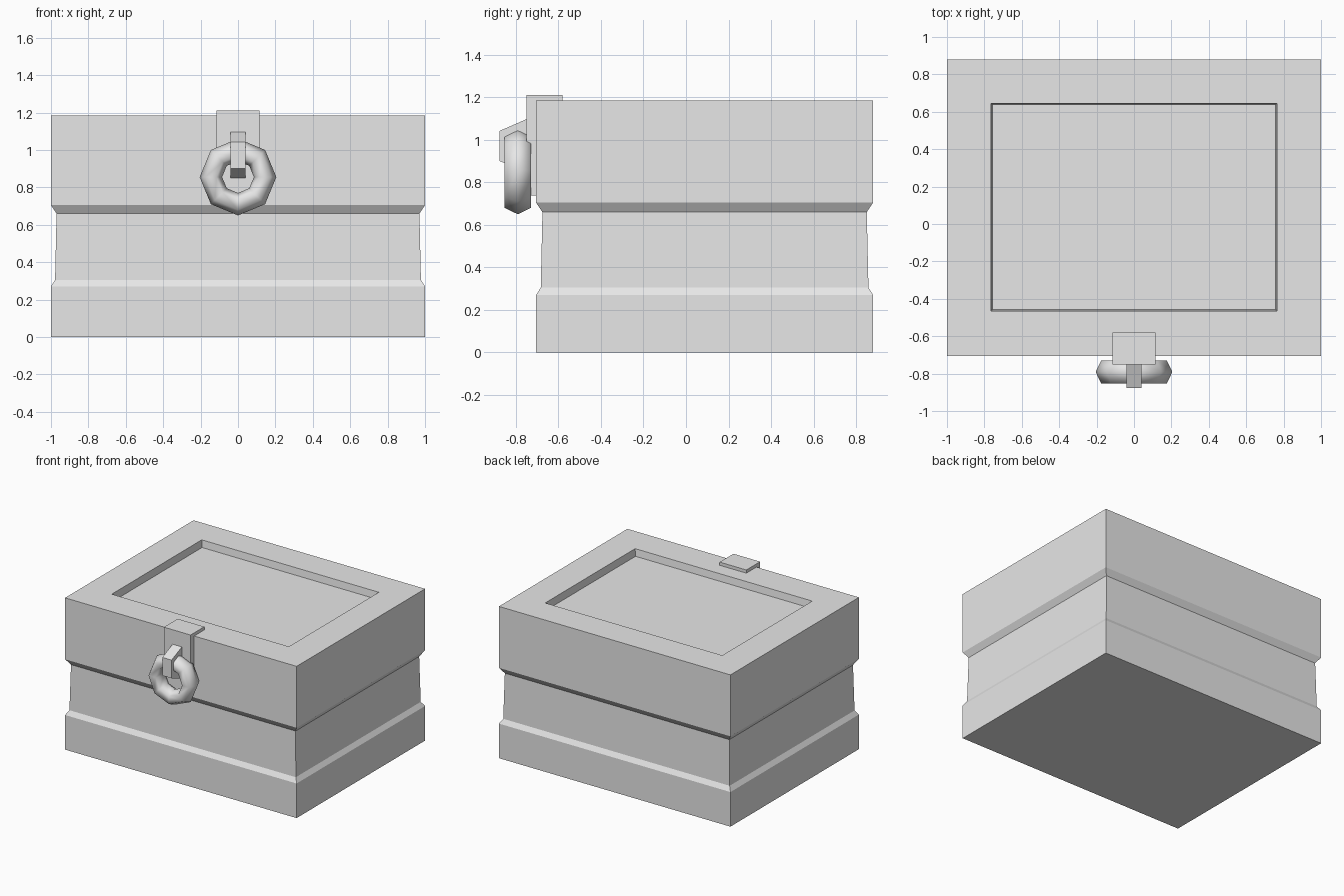
import bpy, bmesh
from math import cos, sin, pi

cube = bpy.data.objects.get("Cube")
if cube:
    bpy.data.objects.remove(cube, do_unlink=True)

grey = bpy.data.materials.new("plain grey")
grey.use_nodes = True
grey.diffuse_color = (0.8, 0.8, 0.8, 1)
grey.node_tree.nodes["Principled BSDF"].inputs["Base Color"].default_value = (0.8, 0.8, 0.8, 1)


def finish(name, bm, smooth=False):
    bmesh.ops.recalc_face_normals(bm, faces=bm.faces[:])
    mesh = bpy.data.meshes.new(name)
    bm.to_mesh(mesh)
    bm.free()
    mesh.materials.append(grey)
    for p in mesh.polygons:
        p.use_smooth = smooth
    ob = bpy.data.objects.new(name, mesh)
    bpy.context.collection.objects.link(ob)
    return ob


def bridge(bm, a, b):
    for i in range(len(a)):
        j = (i + 1) % len(a)
        bm.faces.new((a[i], a[j], b[j], b[i]))


def rect_loft(name, rings):
    """Stack rectangles given as (half x, y min, y max, z) and cap both ends."""
    bm = bmesh.new()
    loops = [[bm.verts.new(c) for c in ((-x, y0, z), (x, y0, z), (x, y1, z), (-x, y1, z))]
             for x, y0, y1, z in rings]
    for a, b in zip(loops, loops[1:]):
        bridge(bm, a, b)
    bm.faces.new(loops[0])
    bm.faces.new(loops[-1])
    return finish(name, bm)


def side_profile(name, half_width, points):
    """Extrude a (y, z) outline across x."""
    bm = bmesh.new()
    left, right = [[bm.verts.new((s * half_width, y, z)) for y, z in points] for s in (-1, 1)]
    bridge(bm, left, right)
    bm.faces.new(left)
    bm.faces.new(right)
    return finish(name, bm)


# Chest: waisted body, overhanging lid and sunken lid panel in one skin
FRONT, BACK, TOP = -0.705, 0.88, 1.185
walls = [(0, 0), (0, 0.27), (0.022, 0.305), (0.03, 0.66), (0, 0.705), (0, TOP)]
rings = [(1 - i, FRONT + i, BACK - i, z) for i, z in walls]
rings += [(0.765, -0.465, 0.645, TOP), (0.757, -0.458, 0.638, TOP - 0.055)]
rect_loft("chest", rings)

# Clasp: bent plate lying on the lid and hanging down the front
side_profile("clasp_plate", 0.115, [
    (-0.75, 0.737), (FRONT, 0.737), (FRONT, TOP), (-0.58, TOP), (-0.58, 1.21), (-0.75, 1.21)])

# Lug holding the ring
side_profile("ring_lug", 0.04, [(-0.75, 0.85), (-0.75, 1.097), (-0.876, 1.042), (-0.876, 0.9)])

# Pull ring: eight segments with a six-sided section
bm = bmesh.new()
sections = []
for i in range(8):
    a = i * pi / 4
    loop = []
    for k in range(6):
        t = k * pi / 3
        r = 0.145 + 0.06 * cos(t)
        loop.append(bm.verts.new((r * cos(a), -0.791 + 0.072 * sin(t), 0.855 + r * sin(a))))
    sections.append(loop)
for i in range(8):
    bridge(bm, sections[i], sections[(i + 1) % 8])
finish("pull_ring", bm, smooth=True)
